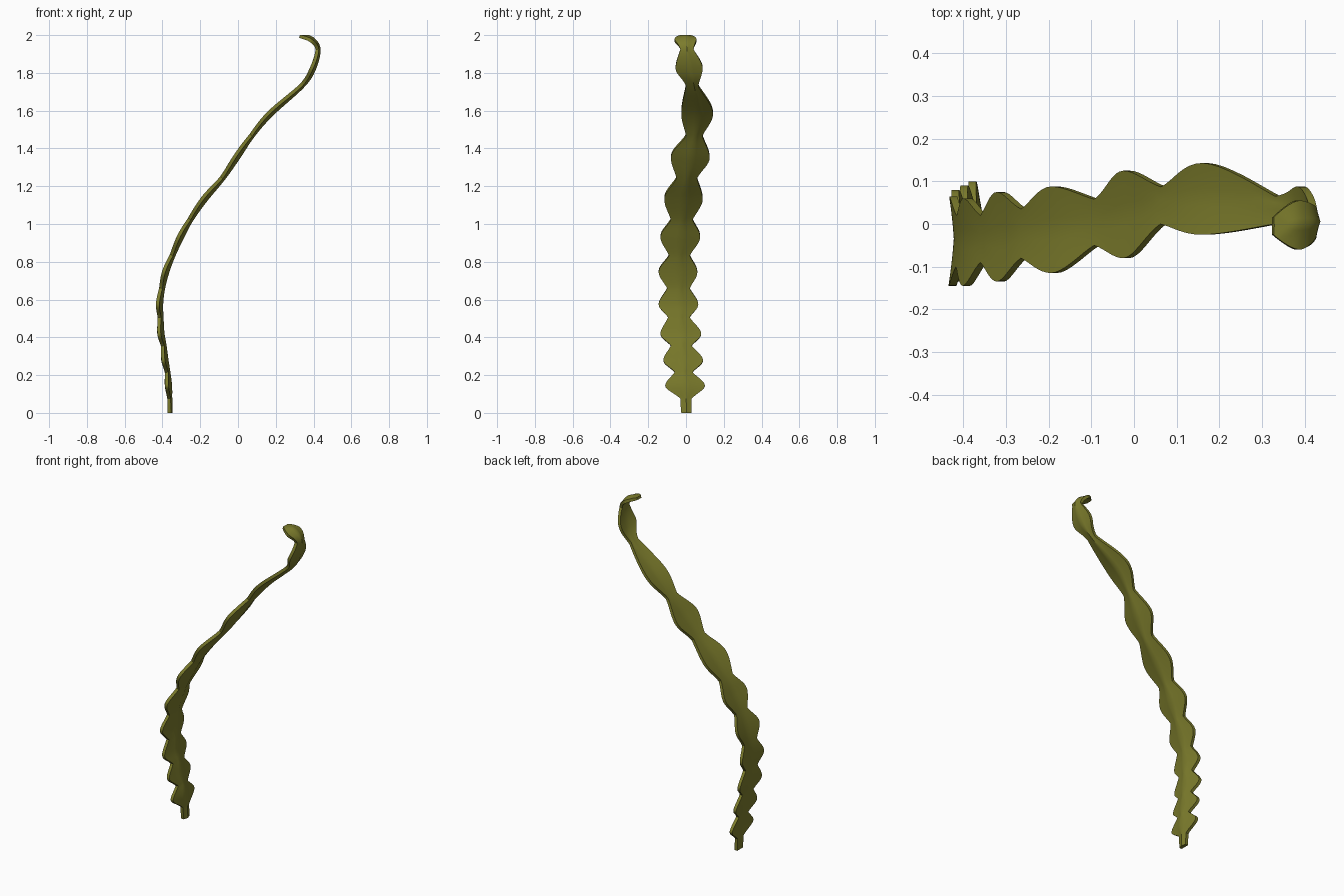
import bpy, bmesh, math
from mathutils import Vector

if "Cube" in bpy.data.objects:
    bpy.data.objects.remove(bpy.data.objects["Cube"])

# Stations up the blade: x, z, left edge y, midrib y, right edge y (necks and lobes alternate)
ST = [
    (-.365, .00, -.025, .003, .028), (-.367, .075, -.03, 0, .03),
    (-.368, .145, -.11, -.01, .10), (-.377, .215, -.06, -.015, .035),
    (-.387, .28, -.12, -.02, .09), (-.397, .355, -.08, -.025, .03),
    (-.408, .42, -.135, -.03, .08), (-.413, .505, -.095, -.033, .02),
    (-.415, .575, -.145, -.035, .065), (-.405, .66, -.10, -.035, .02),
    (-.383, .745, -.145, -.035, .06), (-.35, .835, -.09, -.035, .02),
    (-.305, .93, -.135, -.03, .075), (-.255, 1.025, -.08, -.02, .035),
    (-.18, 1.13, -.115, -.01, .088), (-.085, 1.245, -.05, .005, .058),
    (-.01, 1.35, -.08, .025, .125), (.07, 1.47, 0, .05, .087),
    (.17, 1.585, -.025, .065, .143), (.335, 1.735, 0, .045, .065),
    (.395, 1.825, -.055, .02, .088), (.418, 1.925, -.03, .005, .04),
    (.385, 1.975, -.06, 0, .055), (.325, 1.992, -.025, -.003, .015),
]
STEPS, HALF = 8, 4


def spline(i, u, k):
    """Smooth path value between stations i and i+1."""
    a, b, c, d = (ST[min(max(j, 0), len(ST) - 1)][k] for j in range(i - 1, i + 3))
    return b + .5 * u * (c - a + u * (2*a - 5*b + 4*c - d + u * (3*(b - c) + d - a)))


def scallop(i, u, k):
    """Edge value: round at the lobes, tighter at the necks."""
    p, q = ST[i][k], ST[i + 1][k]
    grow = abs(q - ST[i + 1][3]) > abs(p - ST[i][3])
    v = u if grow else 1 - u
    s = .5 * math.sin(v * math.pi / 2) + .5 * v * v * (3 - 2 * v)
    return p + (q - p) * (s if grow else 1 - s)


# Sample the blade along its length
rows = []
for i in range(len(ST) - 1):
    for j in range(STEPS + (i == len(ST) - 2)):
        u = j / STEPS
        rows.append((spline(i, u, 0), spline(i, u, 1), scallop(i, u, 2),
                     spline(i, u, 3), scallop(i, u, 4)))

# Sweep a thin, gently folded section with a thicker midrib
bm = bmesh.new()
rings = []
for r, (x, z, yl, ym, yr) in enumerate(rows):
    p, q = rows[max(r - 1, 0)], rows[min(r + 1, len(rows) - 1)]
    tan = Vector((q[0] - p[0], 0, q[1] - p[1])).normalized()
    nor = Vector((-tan.z, 0, tan.x))
    sides = ([], [])
    for c in range(-HALF, HALF + 1):
        f = abs(c) / HALF
        y = ym + f * ((yl if c < 0 else yr) - ym)
        fold = .15 * abs(y - ym) - .006
        thick = .009 + .004 * (1 - f) ** 2
        for s, sign in zip(sides, (1, -1)):
            co = Vector((x, y, z)) + nor * (fold + sign * thick)
            co.z = min(max(co.z, 0), 2)
            s.append(bm.verts.new(co))
    rings.append(sides[0] + sides[1][::-1])
n = len(rings[0])
for a, b in zip(rings, rings[1:]):
    for k in range(n):
        m = (k + 1) % n
        bm.faces.new((a[k], a[m], b[m], b[k]))
for ring in (rings[0], rings[-1]):
    for k in range(n // 2 - 1):
        bm.faces.new((ring[k], ring[k + 1], ring[n - 2 - k], ring[n - 1 - k]))
bmesh.ops.recalc_face_normals(bm, faces=bm.faces)

me = bpy.data.meshes.new("seaweed_blade")
bm.to_mesh(me)
bm.free()
blade = bpy.data.objects.new("seaweed_blade", me)
bpy.context.collection.objects.link(blade)
mat = bpy.data.materials.new("olive_green")
mat.diffuse_color = (.2, .2, .025, 1)
mat.use_nodes = True
mat.node_tree.nodes["Principled BSDF"].inputs["Base Color"].default_value = mat.diffuse_color
me.materials.append(mat)

bpy.context.view_layer.objects.active = blade
blade.select_set(True)
bpy.ops.object.shade_smooth_by_angle(angle=math.radians(35))
